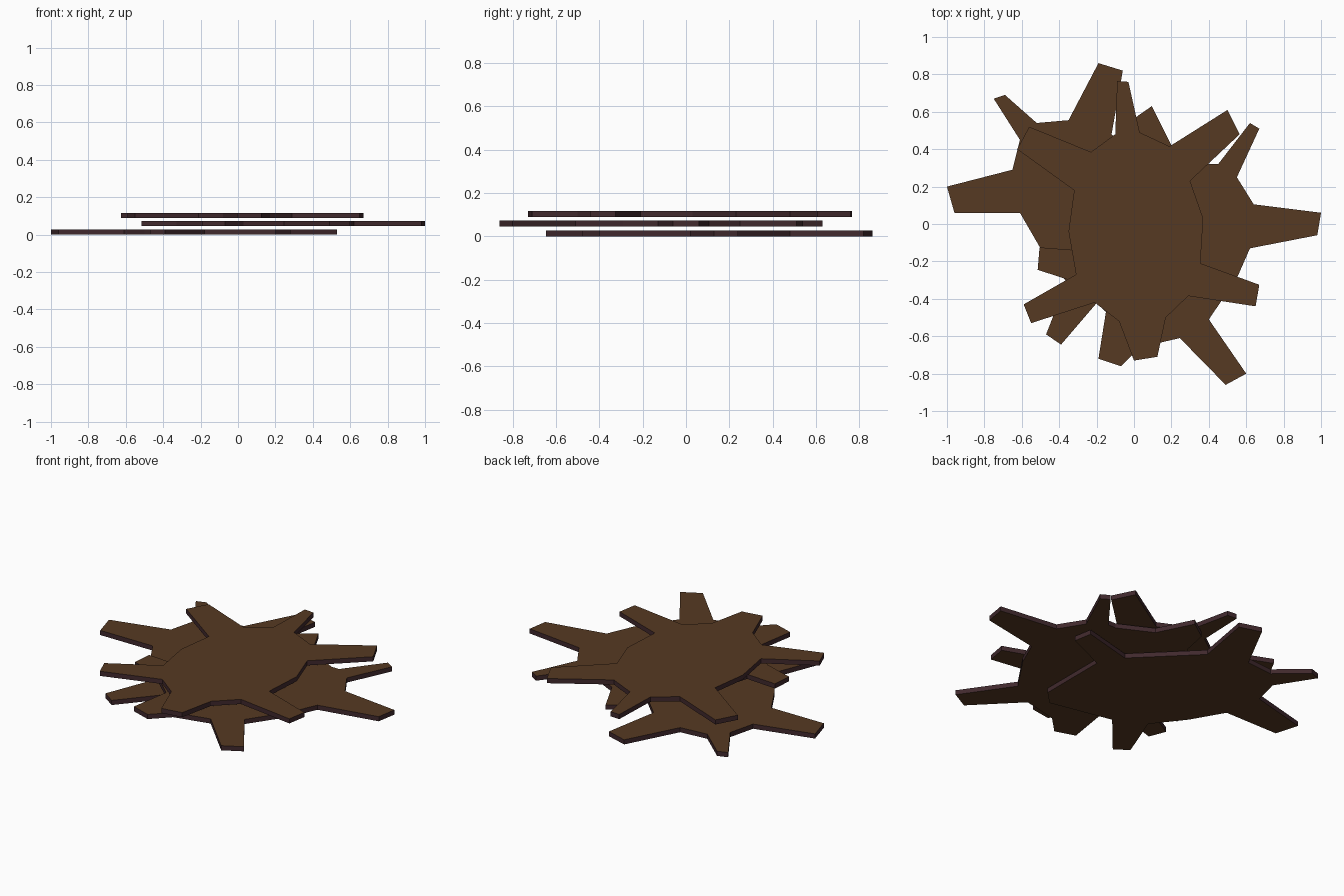
import bpy, bmesh

cube = bpy.data.objects.get("Cube")
if cube:
    bpy.data.objects.remove(cube, do_unlink=True)


def material(name, rgb):
    m = bpy.data.materials.new(name)
    m.use_nodes = True
    m.diffuse_color = (*rgb, 1)
    bsdf = m.node_tree.nodes["Principled BSDF"]
    bsdf.inputs["Base Color"].default_value = (*rgb, 1)
    bsdf.inputs["Roughness"].default_value = 0.9
    return m


BROWN = material("earth brown", (0.093, 0.041, 0.016))
EDGE = material("dark plum edge", (0.052, 0.022, 0.026))
THICKNESS = 0.028


def splat_plate(name, base, outline):
    """Flat spiked plate: outline extruded upward, with its rim in the edge colour."""
    bm = bmesh.new()
    face = bm.faces.new([bm.verts.new((x, y, base)) for x, y in outline])
    grown = bmesh.ops.extrude_face_region(bm, geom=[face], use_keep_orig=True)["geom"]
    top = [v for v in grown if isinstance(v, bmesh.types.BMVert)]
    bmesh.ops.translate(bm, verts=top, vec=(0, 0, THICKNESS))
    bmesh.ops.recalc_face_normals(bm, faces=bm.faces)
    for f in bm.faces:
        f.material_index = 0 if abs(f.normal.z) > 0.5 else 1
    mesh = bpy.data.meshes.new(name)
    bm.to_mesh(mesh)
    bm.free()
    mesh.materials.append(BROWN)
    mesh.materials.append(EDGE)
    bpy.context.collection.objects.link(bpy.data.objects.new(name, mesh))


# Bottom plate, shifted towards -x
splat_plate("bottom_plate", 0.0, [
    (-1, .2), (-.96, .06), (-.61, .06), (-.5, -.13), (-.36, -.31),
    (-.47, -.59), (-.39, -.645), (-.18, -.4), (.2, -.48), (.28, -.4),
    (.28, .02), (.53, .13), (.51, .24), (.2, .16), (-.12, .48),
    (-.06, .82), (-.19, .86), (-.35, .555), (-.52, .54), (-.69, .69),
    (-.75, .67), (-.61, .45), (-.65, .29)])

# Middle plate, shifted towards +x
splat_plate("middle_plate", 0.045, [
    (1, .06), (.64, .105), (.55, .25), (.67, .51), (.62, .54),
    (.45, .32), (.4, .32), (.2, .42), (.095, .63), (-.02, .55),
    (-.05, .4), (-.22, .15), (-.31, -.14), (-.505, -.125), (-.515, -.245),
    (-.33, -.305), (-.15, -.47), (-.19, -.72), (-.07, -.76), (.03, -.66),
    (.245, -.61), (.49, -.86), (.6, -.8), (.4, -.51), (.55, -.29),
    (.62, -.13), (.98, -.06)])

# Top plate, centred
splat_plate("top_plate", 0.089, [
    (-.09, .765), (-.1, .48), (-.23, .385), (-.56, .52), (-.625, .4),
    (-.32, .18), (-.35, -.04), (-.31, -.27), (-.59, -.43), (-.55, -.53),
    (-.21, -.42), (-.08, -.52), (0, -.73), (.125, -.71), (.17, -.5),
    (.29, -.385), (.65, -.44), (.67, -.325), (.355, -.21), (.37, .03),
    (.3, .23), (.565, .48), (.5, .61), (.19, .415), (.03, .49), (-.03, .76)])
